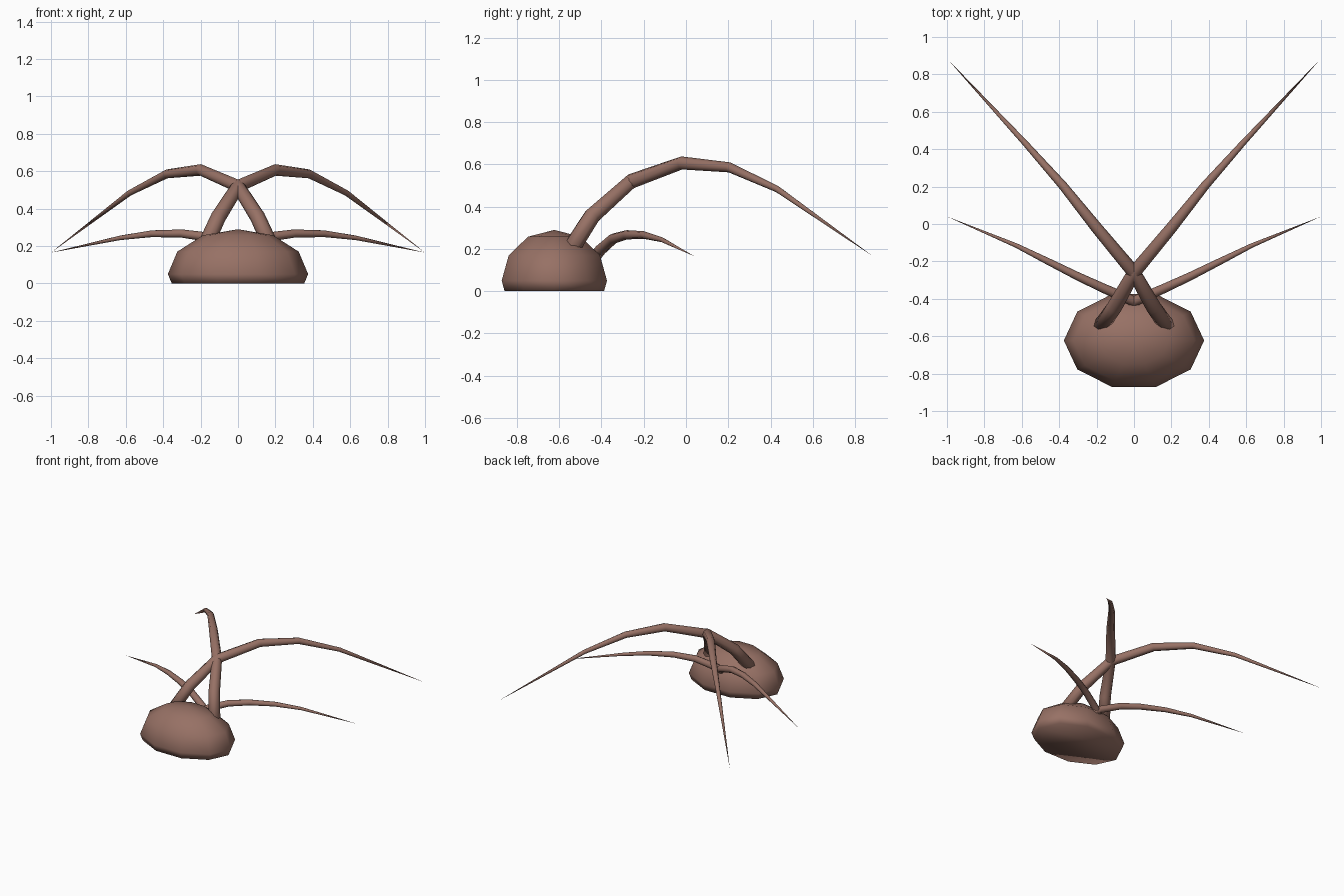
import bpy, bmesh, math
from mathutils import Vector, Matrix

if "Cube" in bpy.data.objects:
    bpy.data.objects.remove(bpy.data.objects["Cube"])

mat = bpy.data.materials.new("dusty brown")
mat.diffuse_color = (0.31, 0.165, 0.13, 1)
mat.use_nodes = True
mat.node_tree.nodes["Principled BSDF"].inputs["Base Color"].default_value = mat.diffuse_color


def finish(bm, name, mirror=False):
    bmesh.ops.recalc_face_normals(bm, faces=bm.faces)
    mesh = bpy.data.meshes.new(name)
    bm.to_mesh(mesh)
    bm.free()
    for p in mesh.polygons:
        p.use_smooth = True
    mesh.materials.append(mat)
    obj = bpy.data.objects.new(name, mesh)
    bpy.context.collection.objects.link(obj)
    if mirror:
        mod = obj.modifiers.new("mirror", 'MIRROR')
        mod.use_mirror_merge = False
    return obj


def horn(name, path, sides=8):
    """Tapered tube along (x, y, z, radius) points, ending in a sharp tip."""
    bm = bmesh.new()
    pts = [Vector(p[:3]) for p in path]
    rings = []
    for i, p in enumerate(pts[:-1]):
        t = (pts[i + 1] - p).normalized()
        if i:
            t = (t + (p - pts[i - 1]).normalized()).normalized()
        side = t.cross(Vector((0, 0, 1))).normalized()
        up = side.cross(t)
        r = path[i][3]
        rings.append([bm.verts.new(p + r * (math.cos(a) * side + math.sin(a) * up))
                      for a in (2 * math.pi * k / sides for k in range(sides))])
    tip = bm.verts.new(pts[-1])
    bm.faces.new(rings[0])
    for a, b in zip(rings, rings[1:]):
        for k in range(sides):
            j = (k + 1) % sides
            bm.faces.new((a[k], a[j], b[j], b[k]))
    for k in range(sides):
        bm.faces.new((rings[-1][k], rings[-1][(k + 1) % sides], tip))
    return finish(bm, name, mirror=True)


# Body: squashed ten-sided sphere, cut flat at the ground
bm = bmesh.new()
bmesh.ops.create_uvsphere(
    bm, u_segments=10, v_segments=6, radius=1,
    matrix=Matrix.Translation((0, -0.623, 0.05))
    @ Matrix.Diagonal((0.375, 0.262, 0.24, 1))
    @ Matrix.Rotation(math.radians(18), 4, 'Z'))
cut = bmesh.ops.bisect_plane(bm, geom=bm.verts[:] + bm.edges[:] + bm.faces[:],
                             plane_co=(0, 0, 0), plane_no=(0, 0, 1), clear_inner=True)
bmesh.ops.holes_fill(bm, edges=[e for e in bm.edges if e.is_boundary], sides=0)
finish(bm, "body")

# Upper pair: long arched horns that cross over the centre line
horn("upper_horns", [
    (-0.18, -0.55, 0.19, 0.043), (-0.105, -0.445, 0.355, 0.041),
    (0, -0.26, 0.52, 0.036), (0.2, -0.02, 0.607, 0.031),
    (0.38, 0.205, 0.586, 0.024), (0.58, 0.43, 0.484, 0.016),
    (1, 0.885, 0.165, 0)])

# Lower pair: shorter horns growing from the back of the body
horn("lower_horns", [
    (-0.06, -0.45, 0.14, 0.028), (0.02, -0.405, 0.195, 0.027),
    (0.16, -0.345, 0.248, 0.025), (0.3, -0.28, 0.267, 0.022),
    (0.46, -0.2, 0.266, 0.018), (0.63, -0.115, 0.244, 0.012),
    (1, 0.04, 0.165, 0)])
